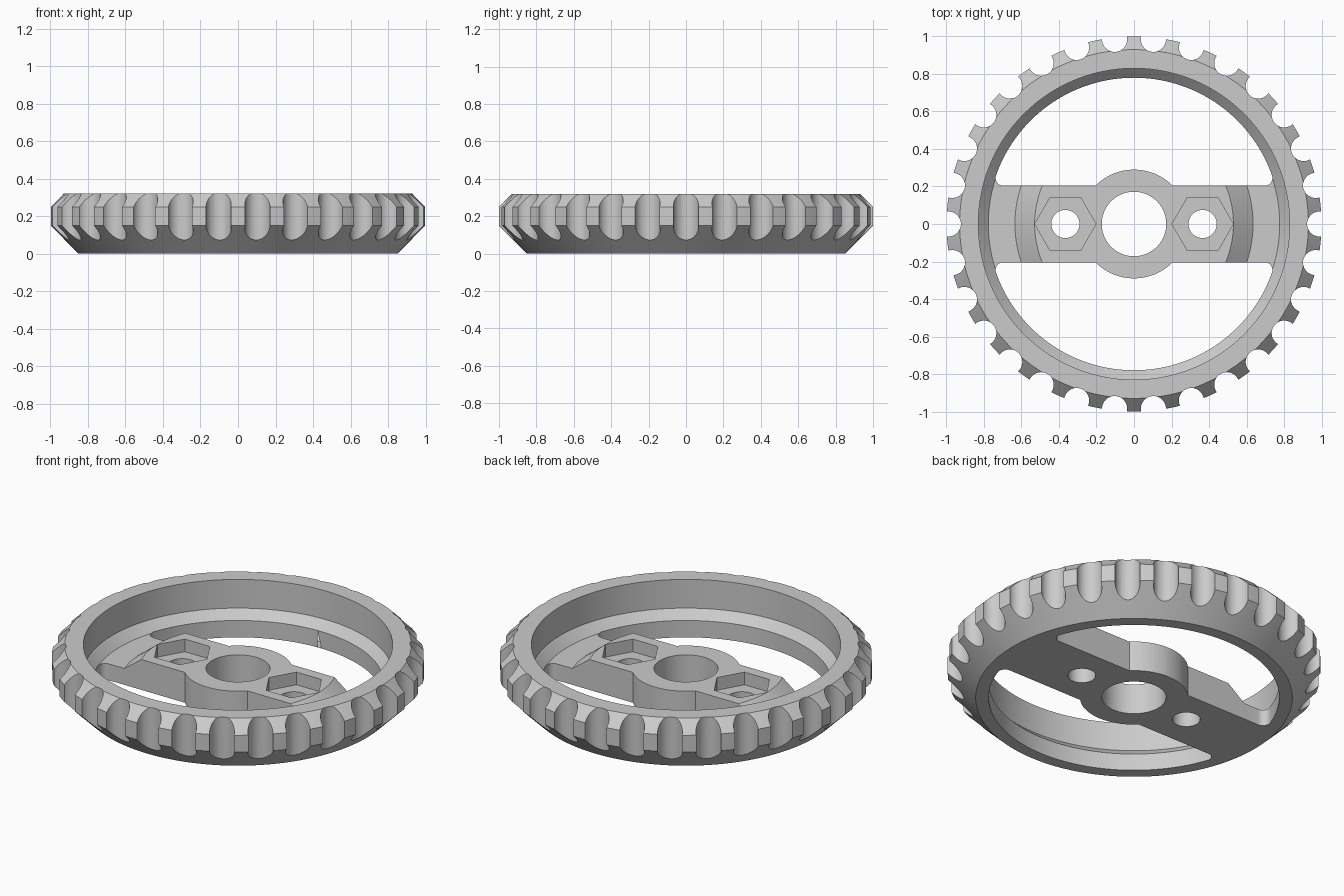
import bpy, bmesh, math
from math import cos, sin, pi, atan2, sqrt

if "Cube" in bpy.data.objects:
    bpy.data.objects.remove(bpy.data.objects["Cube"])

RIM_IN, HUB_R, BORE_R = 0.78, 0.29, 0.172
BAR_Y, FILLET, BOLT_X = 0.205, 0.04, 0.366

grey = bpy.data.materials.new("plain grey")
grey.use_nodes = True
grey.diffuse_color = (0.6, 0.6, 0.6, 1)
grey.node_tree.nodes["Principled BSDF"].inputs["Base Color"].default_value = (0.6, 0.6, 0.6, 1)


def to_object(name, bm):
    bmesh.ops.recalc_face_normals(bm, faces=bm.faces)
    mesh = bpy.data.meshes.new(name)
    bm.to_mesh(mesh)
    bm.free()
    obj = bpy.data.objects.new(name, mesh)
    bpy.context.collection.objects.link(obj)
    return obj


def arc(cx, cy, r, a0, a1, n):
    return [(cx + r * cos(a0 + (a1 - a0) * i / n), cy + r * sin(a0 + (a1 - a0) * i / n))
            for i in range(n + 1)]


def circle(cx, cy, r, n):
    return arc(cx, cy, r, 0, 2 * pi, n)[:-1]


def prisms(name, outlines, z0, z1):
    """Extrude several closed outlines into one cutter object."""
    bm = bmesh.new()
    for pts in outlines:
        low = [bm.verts.new((x, y, z0)) for x, y in pts]
        high = [bm.verts.new((x, y, z1)) for x, y in pts]
        bm.faces.new(low)
        bm.faces.new(high)
        for i in range(len(pts)):
            j = (i + 1) % len(pts)
            bm.faces.new((low[i], low[j], high[j], high[i]))
    obj = to_object(name, bm)
    obj.hide_render = True
    return obj


def revolve(name, profile, n):
    """Sweep a closed (radius, z) profile around the vertical axis."""
    bm = bmesh.new()
    rings = [[bm.verts.new((r * cos(2 * pi * k / n), r * sin(2 * pi * k / n), z))
              for r, z in profile] for k in range(n)]
    for k in range(n):
        a, b = rings[k], rings[(k + 1) % n]
        for i in range(len(profile)):
            j = (i + 1) % len(profile)
            bm.faces.new((a[i], b[i], b[j], a[j]))
    return to_object(name, bm)


# Wheel blank: bevelled rim, thin web, ramped raised centre, bore
wheel = revolve("knurled_wheel", [
    (BORE_R, 0), (0.85, 0), (1, 0.15), (1, 0.25), (0.93, 0.32), (0.83, 0.32),
    (0.83, 0.15), (0.777, 0.097), (0.635, 0.097), (0.53, 0.18), (BORE_R, 0.18)], 180)
wheel.data.materials.append(grey)

# Openings between rim, crossbar and hub, with filleted corners
fy = BAR_Y + FILLET
fx = sqrt((RIM_IN - FILLET) ** 2 - fy ** 2)
fa = atan2(fy, fx)
ha = math.asin(BAR_Y / HUB_R)
opening = (arc(fx, fy, FILLET, -pi / 2, fa, 8)
           + arc(0, 0, RIM_IN, fa, pi - fa, 80)[1:-1]
           + arc(-fx, fy, FILLET, pi - fa, 3 * pi / 2, 8)
           + arc(0, 0, HUB_R, pi - ha, ha, 24))
openings = prisms("opening_cutter", [opening, [(-x, -y) for x, y in opening]], -0.1, 0.25)

# Grip notches around the rim
notches = prisms("notch_cutter", [
    circle(0.99 * cos(k * pi / 15), 0.99 * sin(k * pi / 15), 0.067, 32)
    for k in range(30)], -0.1, 0.5)

# Hexagonal nut pockets and bolt holes in the crossbar
pockets = prisms("pocket_cutter", [circle(s * BOLT_X, 0, 0.163, 6) for s in (-1, 1)], 0.105, 0.4)
holes = prisms("bolt_hole_cutter", [circle(s * BOLT_X, 0, 0.075, 40) for s in (-1, 1)], -0.1, 0.4)

bpy.ops.object.select_all(action="DESELECT")
bpy.context.view_layer.objects.active = wheel
wheel.select_set(True)
for cutter in (openings, notches, pockets, holes):
    mod = wheel.modifiers.new(cutter.name, "BOOLEAN")
    mod.operation = "DIFFERENCE"
    mod.solver = "EXACT"
    mod.object = cutter
    bpy.ops.object.modifier_apply(modifier=mod.name)
    bpy.data.objects.remove(cutter)

bpy.ops.object.shade_smooth_by_angle(angle=math.radians(25))
